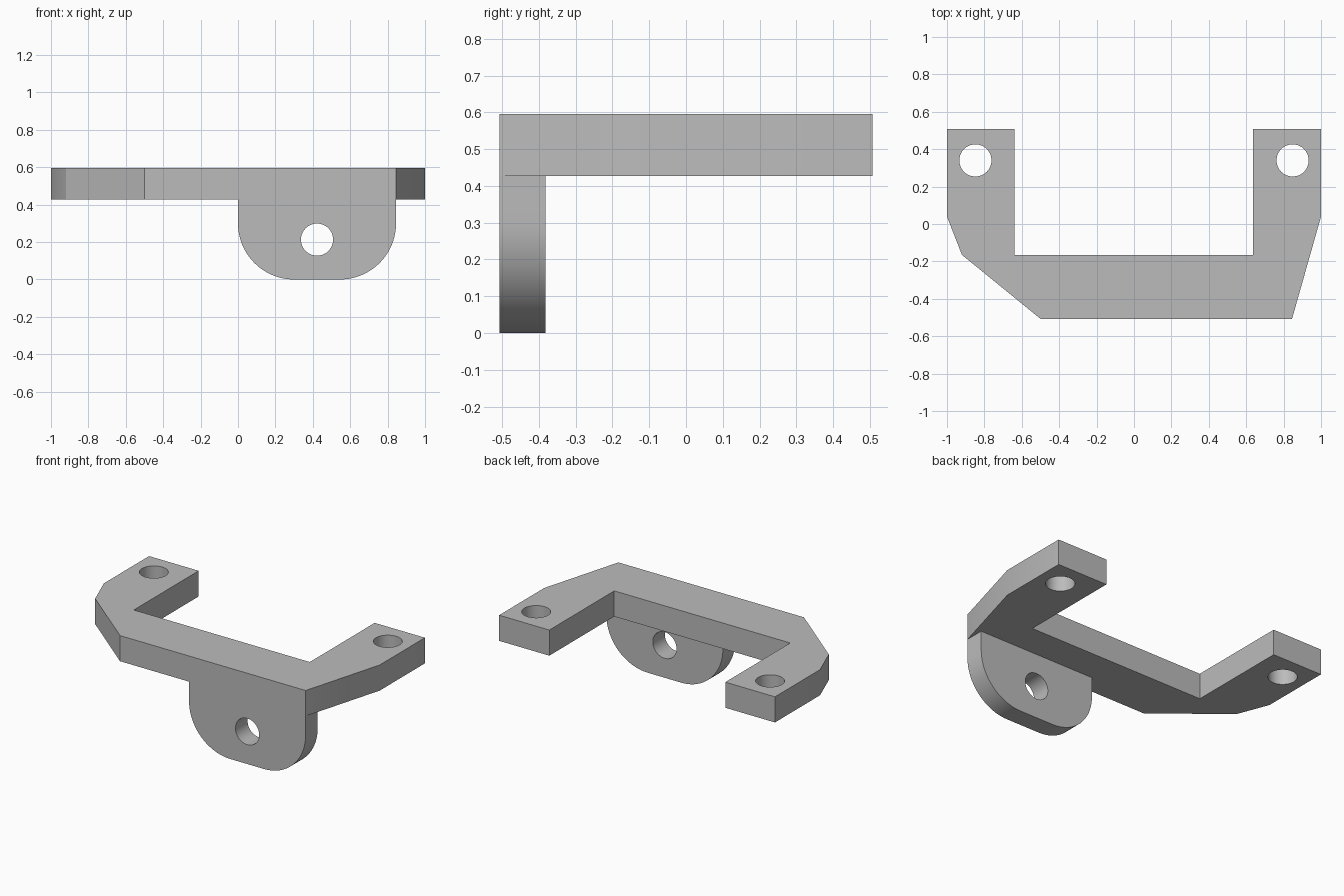
import bpy, bmesh, math
from mathutils import Matrix, Vector

if "Cube" in bpy.data.objects:
    bpy.data.objects.remove(bpy.data.objects["Cube"], do_unlink=True)

grey = bpy.data.materials.new("plain grey")
grey.use_nodes = True
grey.diffuse_color = (0.5, 0.5, 0.5, 1)
grey.node_tree.nodes["Principled BSDF"].inputs["Base Color"].default_value = grey.diffuse_color


def arc(cx, cy, r, start, end, steps):
    angles = [math.radians(start + (end - start) * i / steps) for i in range(steps + 1)]
    return [(cx + r * math.cos(a), cy + r * math.sin(a)) for a in angles]


def circle(cx, cy, r):
    return arc(cx, cy, r, 0, 360, 48)[:-1]


def prism(name, loops, depth, matrix):
    """Extrude an outline, with the remaining loops as holes, along its local z."""
    bm = bmesh.new()
    for loop in loops:
        verts = [bm.verts.new((x, y, 0)) for x, y in loop]
        for a, b in zip(verts, verts[1:] + verts[:1]):
            bm.edges.new((a, b))
    bmesh.ops.triangle_fill(bm, edges=bm.edges[:], use_beauty=True, normal=(0, 0, 1))
    new = bmesh.ops.extrude_face_region(bm, geom=bm.faces[:], use_keep_orig=True)["geom"]
    top = [v for v in new if isinstance(v, bmesh.types.BMVert)]
    bmesh.ops.translate(bm, verts=top, vec=Vector((0, 0, depth)))
    bmesh.ops.transform(bm, matrix=matrix, verts=bm.verts[:])
    bmesh.ops.recalc_face_normals(bm, faces=bm.faces[:])
    mesh = bpy.data.meshes.new(name)
    bm.to_mesh(mesh)
    bm.free()
    mesh.materials.append(grey)
    obj = bpy.data.objects.new(name, mesh)
    bpy.context.collection.objects.link(obj)
    bpy.ops.object.select_all(action="DESELECT")
    bpy.context.view_layer.objects.active = obj
    obj.select_set(True)
    bpy.ops.object.shade_smooth_by_angle(angle=math.radians(25))
    return obj


front, back, seat, top = -0.507, 0.507, 0.427, 0.595

# U-shaped mounting plate with a bolt hole in each arm
outline = [(-1, back), (-0.64, back), (-0.64, -0.165), (0.636, -0.165),
           (0.636, back), (1, back), (1, 0.04), (0.845, front),
           (-0.5, front), (-0.92, -0.165), (-1, 0.04)]
bolt_holes = [circle(side * 0.848, 0.34, 0.086) for side in (-1, 1)]
prism("mounting_plate", [outline] + bolt_holes, top - seat,
      Matrix.Translation((0, 0, seat)))

# Rounded lug hanging flush with the front edge
width, r = 0.845, 0.3
lug = [(width, seat), (0, seat)]
lug += arc(r, r, r, 180, 270, 20) + arc(width - r, r, r, 270, 360, 20)
thickness = 0.125
upright = Matrix.Translation((0, front + thickness, 0)) @ Matrix.Rotation(math.pi / 2, 4, "X")
prism("hanging_lug", [lug, circle(width / 2, 0.213, 0.086)], thickness, upright)
